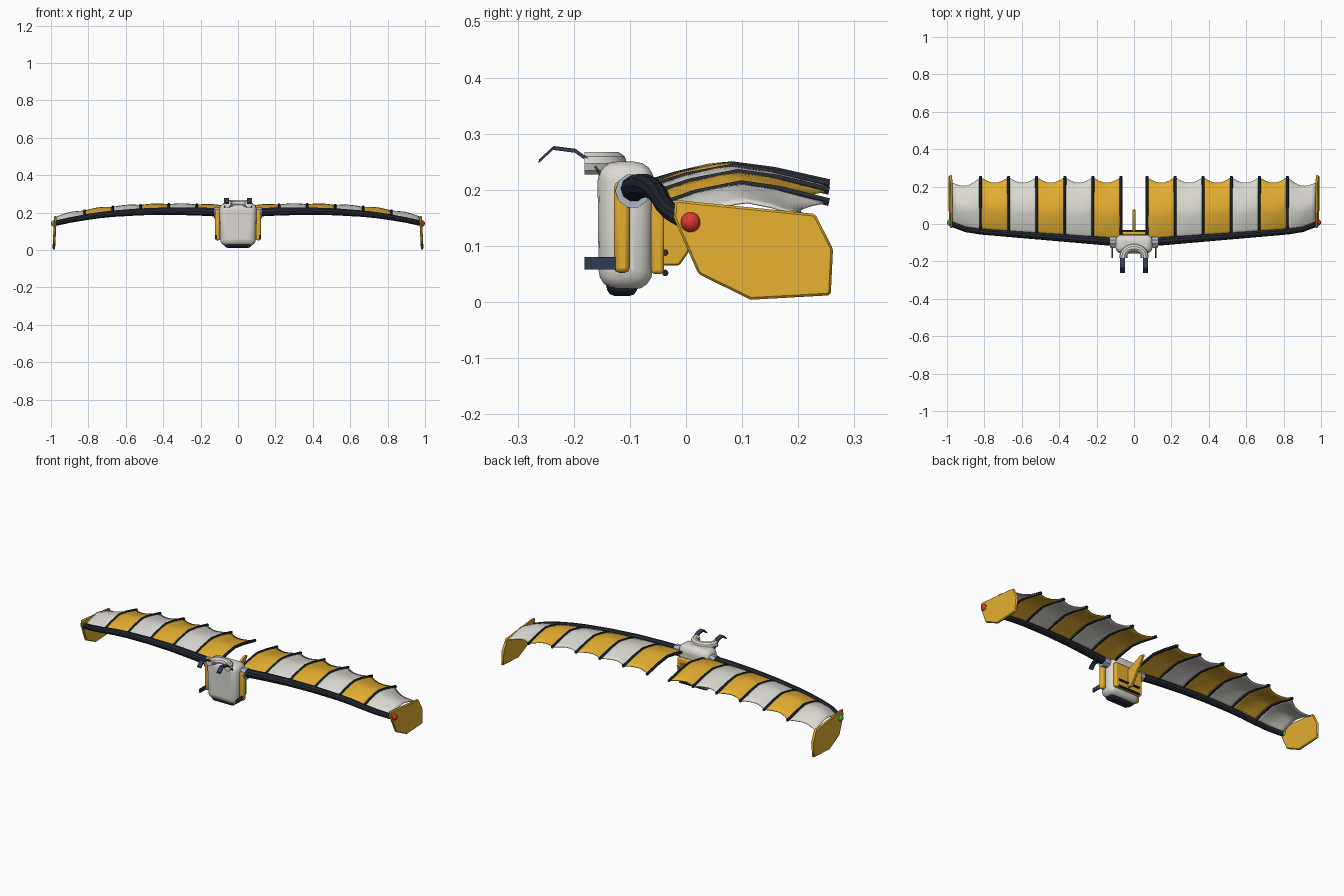
import bpy, bmesh
from math import sin, cos, pi, radians
from mathutils import Vector, Matrix

if "Cube" in bpy.data.objects:
    bpy.data.objects.remove(bpy.data.objects["Cube"])


def material(name, rgb):
    m = bpy.data.materials.new(name)
    m.diffuse_color = (*rgb, 1)
    m.use_nodes = True
    m.node_tree.nodes["Principled BSDF"].inputs["Base Color"].default_value = m.diffuse_color
    return m


WHITE = material("off_white", (0.72, 0.70, 0.65))
YELLOW = material("yellow", (0.78, 0.43, 0.03))
DARK = material("dark", (0.018, 0.022, 0.032))
NAVY = material("navy", (0.03, 0.045, 0.085))
STEEL = material("steel", (0.42, 0.48, 0.56))
RED = material("red", (0.75, 0.04, 0.03))
GREEN = material("green", (0.03, 0.5, 0.12))


def finish(ob, mat, mirror=False, bevel=0, segs=2):
    ob.data.materials.clear()
    ob.data.materials.append(mat)
    bpy.ops.object.select_all(action='DESELECT')
    ob.select_set(True)
    bpy.context.view_layer.objects.active = ob
    bpy.ops.object.shade_smooth_by_angle(angle=radians(35))
    if bevel:
        b = ob.modifiers.new("bevel", 'BEVEL')
        b.width, b.segments = bevel, segs
    if mirror:
        ob.modifiers.new("mirror", 'MIRROR')
    return ob


def from_bmesh(name, bm):
    bmesh.ops.recalc_face_normals(bm, faces=bm.faces)
    me = bpy.data.meshes.new(name)
    bm.to_mesh(me)
    bm.free()
    ob = bpy.data.objects.new(name, me)
    bpy.context.collection.objects.link(ob)
    return ob


def box(name, lo, hi, mat, mirror=False, bevel=0, segs=2, taper=1):
    """Box from corner to corner; taper shrinks the lower face."""
    lo, hi = Vector(lo), Vector(hi)
    mid, size = (lo + hi) / 2, hi - lo
    bm = bmesh.new()
    bmesh.ops.create_cube(bm, size=1)
    for v in bm.verts:
        k = taper if v.co.z < 0 else 1
        v.co = mid + Vector((v.co.x * size.x * k, v.co.y * size.y * k, v.co.z * size.z))
    return finish(from_bmesh(name, bm), mat, mirror, bevel, segs)


def prism(name, outline, x0, x1, mat, mirror=False, bevel=0, lean=0):
    """Side outline (y, z) extruded along x; lean shifts x with height."""
    bm = bmesh.new()
    a, b = [[bm.verts.new((x - lean * z, y, z)) for y, z in outline] for x in (x0, x1)]
    bm.faces.new(a)
    bm.faces.new(b[::-1])
    n = len(a)
    for i in range(n):
        bm.faces.new((a[i], a[(i + 1) % n], b[(i + 1) % n], b[i]))
    return finish(from_bmesh(name, bm), mat, mirror, bevel, 1)


def tube(name, paths, radius, mat, mirror=False, res=3):
    """Round tubes along paths of (x, y, z, radius factor)."""
    cu = bpy.data.curves.new(name, 'CURVE')
    cu.dimensions = '3D'
    cu.bevel_depth, cu.bevel_resolution, cu.use_fill_caps = radius, res, True
    for pts in paths:
        sp = cu.splines.new('POLY')
        sp.points.add(len(pts) - 1)
        for p, (x, y, z, r) in zip(sp.points, pts):
            p.co, p.radius = (x, y, z, 1), r
    ob = bpy.data.objects.new(name, cu)
    bpy.context.collection.objects.link(ob)
    bpy.ops.object.select_all(action='DESELECT')
    ob.select_set(True)
    bpy.context.view_layer.objects.active = ob
    bpy.ops.object.convert(target='MESH')
    return finish(bpy.context.object, mat, mirror)


def interp(table, x):
    for (a, fa), (b, fb) in zip(table, table[1:]):
        if x <= b:
            return fa + (fb - fa) * (x - a) / (b - a)
    return table[-1][1]


# Wing surface: span stations give the leading edge, chord stations the camber
STATIONS = [0.07, 0.22, 0.37, 0.52, 0.67, 0.82, 0.97]
LEAD_Y = [(0.07, -0.097), (0.82, -0.04), (0.9, -0.028), (0.97, 0.0)]
LEAD_Z = [(0.07, 0.200), (0.22, 0.206), (0.37, 0.208), (0.52, 0.204), (0.67, 0.194),
          (0.75, 0.185), (0.82, 0.174), (0.9, 0.160), (0.97, 0.143)]
CAMBER = [(0, 0), (0.2, 0.02), (0.47, 0.036), (0.7, 0.026), (1, 0.004)]


def wing(x, t, trail=0.255):
    y0 = interp(LEAD_Y, x)
    return (x, y0 + (trail - y0) * t, interp(LEAD_Z, x) + interp(CAMBER, t))


# Membrane panels, alternating colours, with scalloped trailing edge
N, M = 8, 10
for parity, mat, name in ((0, YELLOW, "yellow_membrane"), (1, WHITE, "white_membrane")):
    bm = bmesh.new()
    for k in range(parity, 6, 2):
        rows = []
        for i in range(N + 1):
            u = i / N
            x = STATIONS[k] + 0.15 * u
            s = sin(pi * u)
            trail = 0.25 - 0.03 * s - (0.03 * u if k == 5 else 0)
            row = []
            for j in range(M + 1):
                x, y, z = wing(x, j / M, trail)
                row.append(bm.verts.new((x, y, z + 0.006 * s * sin(pi * j / M))))
            rows.append(row)
        for r, q in zip(rows, rows[1:]):
            for j in range(M):
                bm.faces.new((r[j], q[j], q[j + 1], r[j + 1]))
    ob = finish(from_bmesh(name, bm), mat, True)
    sol = ob.modifiers.new("thickness", 'SOLIDIFY')
    sol.thickness, sol.offset = 0.004, 0

# Ribs and leading edge spar
tube("wing_ribs", [[(*wing(x, t), 1) for t, _ in CAMBER] for x in STATIONS[:-1]],
     0.008, DARK, True, 1)
xs = [0.1, 0.16, 0.22, 0.3, 0.37, 0.45, 0.52, 0.6, 0.67, 0.75, 0.82, 0.9, 0.975]
tube("leading_edge_spar", [[(x, interp(LEAD_Y, x), interp(LEAD_Z, x), 1.08 - 0.45 * x) for x in xs]],
     0.023, DARK, True)

# Drooping winglets with tip lights
prism("winglet", [(-0.02, 0.182), (0.23, 0.157), (0.262, 0.095), (0.258, 0.012),
                  (0.115, 0.004), (0.022, 0.05), (-0.022, 0.15)],
      0.978, 0.992, YELLOW, True, 0.004, lean=0.05)
for side, mat, name in ((1, RED, "right_tip_light"), (-1, GREEN, "left_tip_light")):
    bm = bmesh.new()
    bmesh.ops.create_uvsphere(bm, u_segments=16, v_segments=10, radius=0.018,
                              matrix=Matrix.Translation((side * 0.982, 0.008, 0.142)))
    finish(from_bmesh(name, bm), mat)

# Wing root hubs
tube("wing_hub", [[(0.095, -0.095, 0.198, 1), (0.128, -0.095, 0.198, 1)]], 0.031, STEEL, True)

# Backpack body, dark base, side pods
box("pack_body", (-0.1, -0.158, 0.022), (0.1, -0.057, 0.25), WHITE, bevel=0.034, segs=4, taper=0.95)
box("pack_base", (-0.085, -0.146, 0.011), (0.085, -0.082, 0.045), DARK, bevel=0.01, taper=0.75)
box("side_pod", (0.096, -0.128, 0.052), (0.123, -0.1, 0.215), YELLOW, True, 0.009)

# Neck collar, open toward the front
arc = [(0.057 * cos(a), -0.172 + 0.046 * sin(a), 0.247, 1) for a in (pi * i / 12 for i in range(13))]
tube("neck_collar", [[(0.057, -0.181, 0.247, 1)] + arc + [(-0.057, -0.181, 0.247, 1)]], 0.021, WHITE)

# Shoulder hooks and waist straps
hook = [(-0.262, 0.254), (-0.236, 0.278), (-0.197, 0.273), (-0.165, 0.25), (-0.145, 0.222)]
prism("shoulder_hook", hook + [(y - 0.001, z - 0.007) for y, z in hook[::-1]], 0.049, 0.075, NAVY, True)
box("waist_strap", (0.112, -0.181, 0.058), (0.119, -0.125, 0.08), NAVY, True)

# Back plate, cross bars and fin
box("back_plate", (-0.085, -0.062, 0.05), (0.085, -0.039, 0.185), YELLOW, bevel=0.006)
tube("back_bars", [[(-0.065, -0.037, z, 1), (0.065, -0.037, z, 1)] for z in (0.052, 0.088)],
     0.006, DARK, res=2)
prism("back_fin", [(-0.045, 0.065), (-0.012, 0.065), (0.002, 0.085), (0.08, 0.205),
                   (0.055, 0.21), (-0.045, 0.165)], -0.007, 0.007, YELLOW, bevel=0.003)
